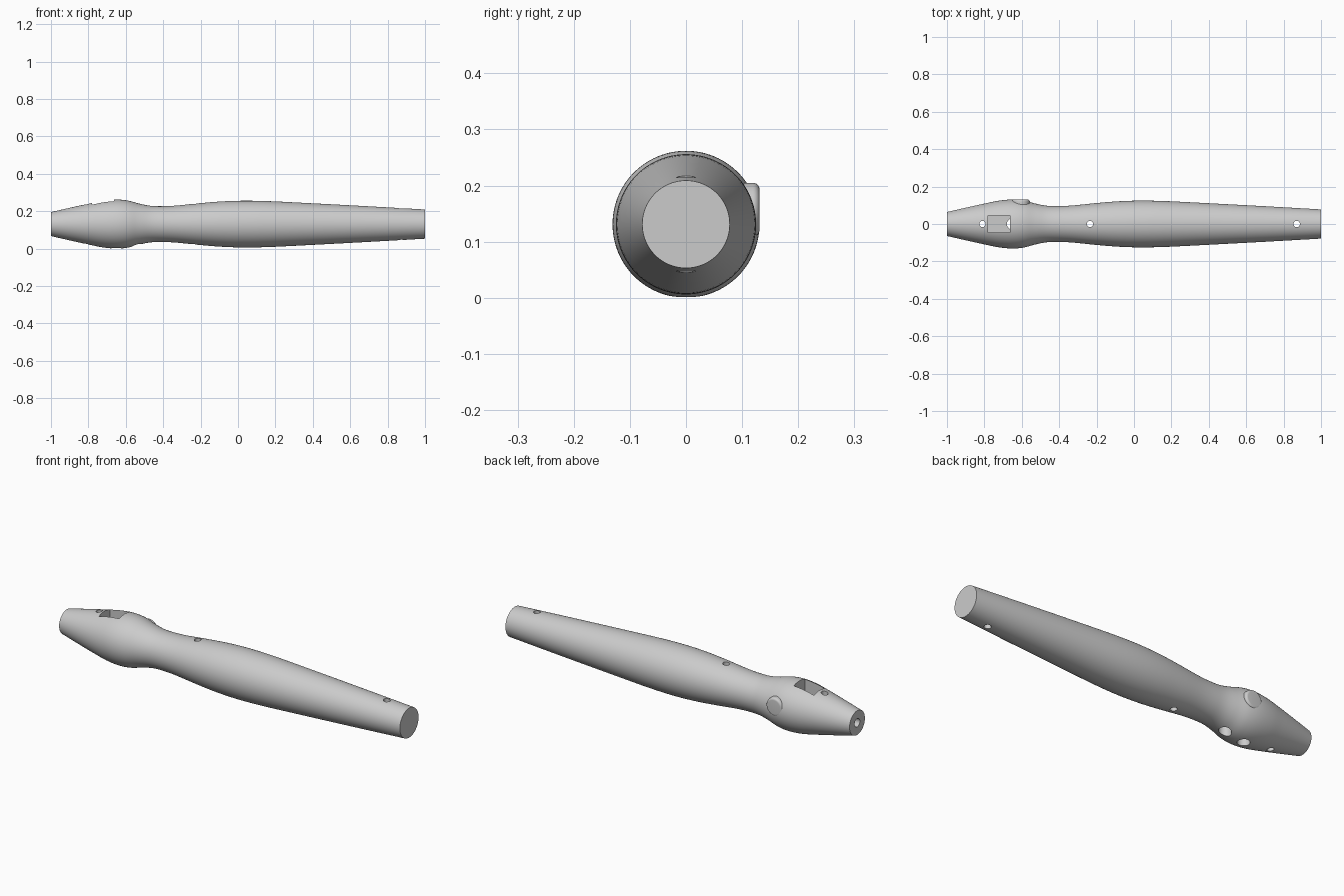
import bpy, bmesh, math
from mathutils import Matrix, Vector

if "Cube" in bpy.data.objects:
    bpy.data.objects.remove(bpy.data.objects["Cube"])

AXIS_Z = 0.131
SEG = 96

def lathe(name, profile, place, smooth=30):
    """Revolve (position, radius) pairs about local z, cap both ends, then place."""
    bm = bmesh.new()
    rings = []
    for p, r in profile:
        rings.append([bm.verts.new((r * math.cos(2 * math.pi * i / SEG),
                                    r * math.sin(2 * math.pi * i / SEG), p)) for i in range(SEG)])
    for a, b in zip(rings, rings[1:]):
        for i in range(SEG):
            j = (i + 1) % SEG
            bm.faces.new((a[i], a[j], b[j], b[i]))
    bm.faces.new(rings[0][::-1])
    bm.faces.new(rings[-1])
    bm.transform(place)
    bmesh.ops.recalc_face_normals(bm, faces=bm.faces)
    me = bpy.data.meshes.new(name)
    bm.to_mesh(me)
    bm.free()
    ob = bpy.data.objects.new(name, me)
    bpy.context.collection.objects.link(ob)
    return ob

def smooth(ob):
    bpy.ops.object.select_all(action='DESELECT')
    ob.select_set(True)
    bpy.context.view_layer.objects.active = ob
    bpy.ops.object.shade_smooth_by_angle(angle=math.radians(30))

def catmull(pts, steps=5):
    out = []
    for i in range(len(pts) - 1):
        p0, p1, p2, p3 = (Vector(pts[max(0, min(len(pts) - 1, i + k))]) for k in (-1, 0, 1, 2))
        for s in range(steps):
            t = s / steps
            out.append(0.5 * (2 * p1 + (p2 - p0) * t + (2 * p0 - 5 * p1 + 4 * p2 - p3) * t * t
                              + (3 * p1 - p0 - 3 * p2 + p3) * t ** 3))
    return [tuple(p) for p in out] + [pts[-1]]

along_x = Matrix.Translation((0, 0, AXIS_Z)) @ Matrix.Rotation(math.pi / 2, 4, 'Y')

# Turned body
outline = [(-1, .064), (-.9, .087), (-.8, .109), (-.72, .125), (-.65, .131), (-.59, .126),
           (-.53, .110), (-.47, .098), (-.41, .0955), (-.33, .099), (-.2, .112), (-.08, .1215),
           (.04, .125), (.18, .122), (.4, .111), (.7, .095), (1, .078)]
body = lathe("body", catmull(outline), along_x)

# Cutters: vertical pin holes, blind holes underneath, nose bore
def vertical_hole(name, x, r, z0, z1):
    return lathe(name, [(z0, r), (z1, r)], Matrix.Translation((x, 0, 0)))

cutters = [vertical_hole("pin_hole", x, 0.017, -0.1, 0.4) for x in (-.81, -.235, .87)]
cutters += [vertical_hole("under_hole", x, 0.03, -0.1, AXIS_Z) for x in (-.65, -.54)]
cutters.append(lathe("nose_bore", [(-1.1, .022), (-.74, .022)], along_x))

# Rectangular pocket on top
bpy.ops.mesh.primitive_cube_add(size=1, location=(-.721, 0, .24))
pocket = bpy.context.object
pocket.name = "pocket_cutter"
pocket.scale = (.118, .092, .32)
cutters.append(pocket)

for c in cutters:
    c.hide_render = True
    m = body.modifiers.new(c.name, 'BOOLEAN')
    m.operation = 'DIFFERENCE'
    m.solver = 'EXACT'
    m.object = c
    bpy.ops.object.select_all(action='DESELECT')
    bpy.context.view_layer.objects.active = body
    body.select_set(True)
    bpy.ops.object.modifier_apply(modifier=m.name)
for c in cutters:
    bpy.data.objects.remove(c)
smooth(body)

# Round side button with softened rim
rim = [(.131 - .012 * (1 - math.sin(a)), .036 + .012 * math.cos(a))
       for a in (math.radians(15 * k) for k in range(7))]
button = lathe("side_button", [(.07, .048)] + rim,
               Matrix.Translation((-.605, 0, .157)) @ Matrix.Rotation(-math.pi / 2, 4, 'X'))
smooth(button)
